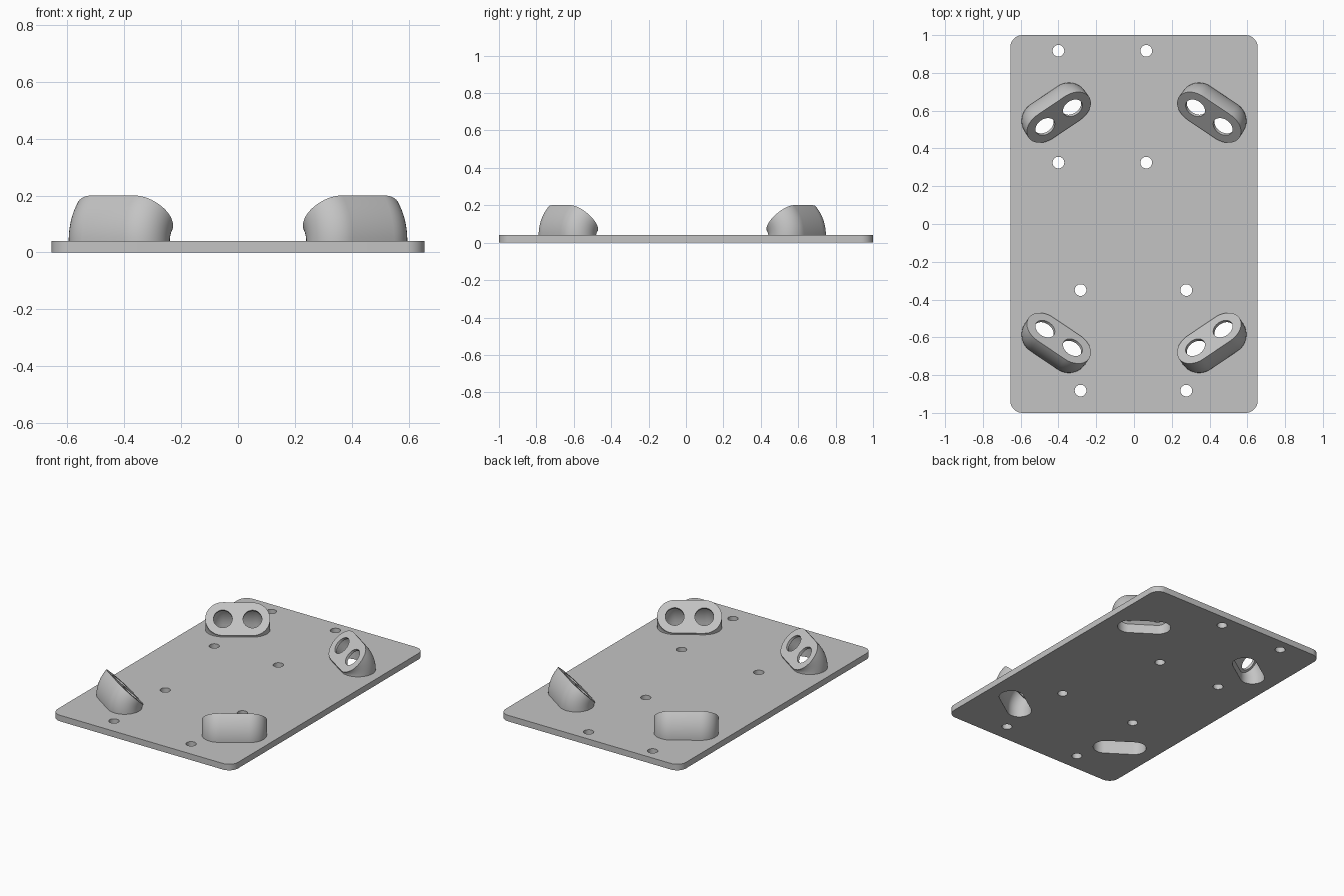
import bpy, bmesh, math
from mathutils import Matrix, Vector

if "Cube" in bpy.data.objects:
    bpy.data.objects.remove(bpy.data.objects["Cube"], do_unlink=True)

PLATE_T = 0.04
HALF_SPAN, OUTER_R, CAVITY_R, HOLE_R = 0.088, 0.105, 0.075, 0.056
HINGE, TILT, SKIN = 0.122, math.radians(45), 0.017

grey = bpy.data.materials.new("plain_grey")
grey.use_nodes = True
colour = (0.55, 0.55, 0.55, 1)
grey.diffuse_color = colour
grey.node_tree.nodes["Principled BSDF"].inputs["Base Color"].default_value = colour


def rounded_loop(half_x, half_y, radius, steps=12):
    """Counter-clockwise outline with round corners."""
    pts = []
    for k, (sx, sy) in enumerate([(1, 1), (-1, 1), (-1, -1), (1, -1)]):
        for i in range(steps + 1):
            a = (k + i / steps) * math.pi / 2
            p = Vector((sx * (half_x - radius) + radius * math.cos(a),
                        sy * (half_y - radius) + radius * math.sin(a)))
            if not pts or (p - pts[-1]).length > 1e-5:
                pts.append(p)
    if (pts[0] - pts[-1]).length < 1e-5:
        pts.pop()
    return pts


def loft(name, rings, matrix=Matrix()):
    """Closed solid through a list of matching rings."""
    bm = bmesh.new()
    rows = [[bm.verts.new(p) for p in ring] for ring in rings]
    n = len(rows[0])
    for low, high in zip(rows, rows[1:]):
        for i in range(n):
            j = (i + 1) % n
            bm.faces.new((low[i], low[j], high[j], high[i]))
    bm.faces.new(rows[0][::-1])
    bm.faces.new(rows[-1])
    bmesh.ops.recalc_face_normals(bm, faces=bm.faces)
    mesh = bpy.data.meshes.new(name)
    bm.to_mesh(mesh)
    bm.free()
    mesh.materials.append(grey)
    obj = bpy.data.objects.new(name, mesh)
    obj.matrix_world = matrix
    bpy.context.collection.objects.link(obj)
    return obj


def prism(name, loop, z0, z1, matrix=Matrix()):
    return loft(name, [[(p.x, p.y, z) for p in loop] for z in (z0, z1)], matrix)


def bent_ring(loop, angle, inset=0.0):
    """Outline swung about the hinge, pushed back along its normal."""
    c, s = math.cos(angle), math.sin(angle)
    return [(p.x, HINGE - (HINGE - p.y) * c - inset * s,
             PLATE_T + (HINGE - p.y) * s - inset * c) for p in loop]


def stadium(radius):
    return rounded_loop(HALF_SPAN + radius, radius, radius)


def cut(obj, cutters):
    for cutter in cutters:
        mod = obj.modifiers.new("cut", "BOOLEAN")
        mod.operation, mod.solver, mod.object = "DIFFERENCE", "EXACT", cutter
    bpy.context.view_layer.update()
    result = obj.evaluated_get(bpy.context.evaluated_depsgraph_get())
    mesh = bpy.data.meshes.new_from_object(result)
    obj.modifiers.clear()
    obj.data = mesh
    for cutter in cutters:
        bpy.data.objects.remove(cutter, do_unlink=True)


def smooth(obj):
    bpy.ops.object.select_all(action="DESELECT")
    obj.select_set(True)
    bpy.context.view_layer.objects.active = obj
    bpy.ops.object.shade_smooth_by_angle(angle=math.radians(30))


# Base plate and its screw holes
plate = prism("base_plate", rounded_loop(0.655, 1.0, 0.065), 0, PLATE_T)
screws = [(x, y) for x in (-0.4, 0.065) for y in (0.325, 0.917)]
screws += [(x, y) for x in (-0.283, 0.277) for y in (-0.35, -0.882)]
bore = rounded_loop(0.031, 0.031, 0.031, 8)
plate_cutters = [prism("screw_cutter", bore, -0.1, 0.1, Matrix.Translation((x, y, 0)))
                 for x, y in screws]

# Four hollow sensor housings, bent to face the middle
STEPS = 14
placements = {"front": (-0.634, 34), "back": (0.594, 146)}
for end, (y, turn) in placements.items():
    for side, sx in (("right", -1), ("left", 1)):
        place = (Matrix.Translation((sx * 0.4175, y, 0))
                 @ Matrix.Rotation(math.radians(sx * turn), 4, "Z"))
        housing = loft(f"{end}_{side}_housing",
                       [bent_ring(stadium(OUTER_R), TILT * i / STEPS)
                        for i in range(STEPS + 1)], place)

        # Hollow inside that follows the bend and leaves a thin face
        inner = stadium(CAVITY_R)
        start = [(p.x, p.y, -0.05) for p in inner]
        cavity = loft("cavity_cutter", [start] + [
            bent_ring(inner, TILT * i / STEPS, SKIN * i / STEPS)
            for i in range(STEPS + 1)], place)

        # Two round eyes through the tilted face
        centre = Vector((0, HINGE * (1 - math.cos(TILT)),
                         PLATE_T + HINGE * math.sin(TILT)))
        face = place @ Matrix.Translation(centre) @ Matrix.Rotation(-TILT, 4, "X")
        eye = rounded_loop(HOLE_R, HOLE_R, HOLE_R, 10)
        eyes = [prism("eye_cutter", eye, -0.03, 0.03,
                      face @ Matrix.Translation((dx, 0, 0)))
                for dx in (-HALF_SPAN, HALF_SPAN)]
        cut(housing, [cavity] + eyes)
        smooth(housing)

        # Matching slot in the plate
        plate_cutters.append(prism("slot_cutter", inner, -0.1, 0.1, place))

cut(plate, plate_cutters)
smooth(plate)
